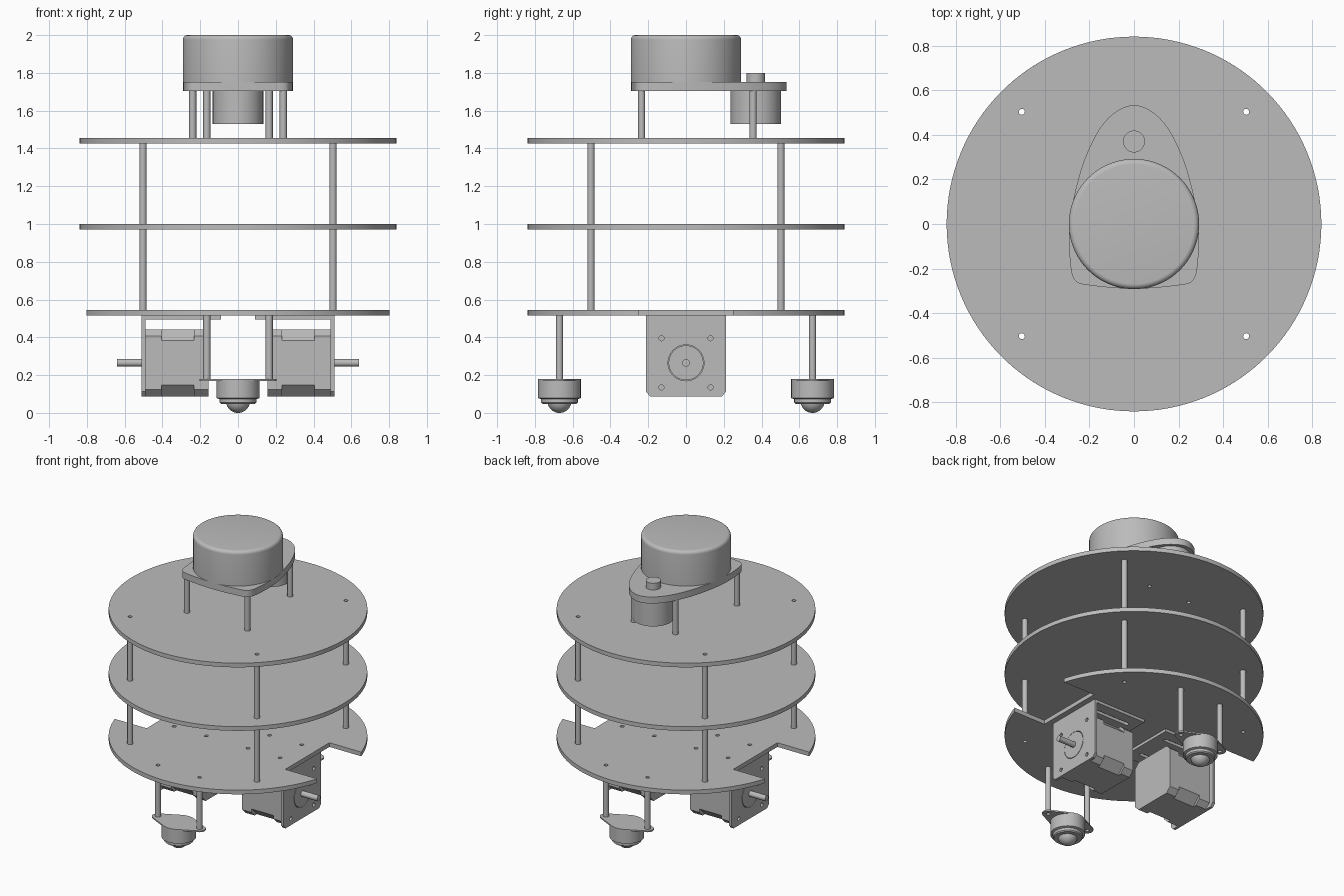
import bpy, bmesh
from math import sin, cos, pi, asin, radians
from mathutils import Matrix, Vector
from mathutils.geometry import convex_hull_2d, interpolate_bezier

cube = bpy.data.objects.get("Cube")
if cube:
    bpy.data.objects.remove(cube, do_unlink=True)

grey = bpy.data.materials.new("plain grey")
grey.use_nodes = True
GREY = (0.5, 0.5, 0.5, 1)
grey.diffuse_color = GREY
grey.node_tree.nodes["Principled BSDF"].inputs["Base Color"].default_value = GREY

HOLE = 0.0135
POST = 0.019


# ---------- helpers ----------
def finish(name, bm, matrix):
    """Clean up a bmesh, place it and turn it into a shaded object."""
    bmesh.ops.remove_doubles(bm, verts=bm.verts, dist=1e-5)
    bmesh.ops.recalc_face_normals(bm, faces=bm.faces)
    bm.transform(matrix)
    mesh = bpy.data.meshes.new(name)
    bm.to_mesh(mesh)
    bm.free()
    mesh.materials.clear()
    mesh.materials.append(grey)
    for p in mesh.polygons:
        p.use_smooth = True
        p.material_index = 0
    mesh.set_sharp_from_angle(angle=radians(30))
    obj = bpy.data.objects.new(name, mesh)
    bpy.context.collection.objects.link(obj)
    return obj


def prism(name, loops, lo, hi, matrix=Matrix()):
    """Extrude an outline (first loop) with holes (other loops) from lo to hi."""
    curve = bpy.data.curves.new(name, 'CURVE')
    curve.dimensions = '2D'
    curve.fill_mode = 'BOTH'
    curve.extrude = (hi - lo) / 2
    for loop in loops:
        spline = curve.splines.new('POLY')
        spline.points.add(len(loop) - 1)
        for point, (x, y) in zip(spline.points, loop):
            point.co = (x, y, 0, 1)
        spline.use_cyclic_u = True
    temp = bpy.data.objects.new("outline", curve)
    bpy.context.collection.objects.link(temp)
    bpy.context.view_layer.update()
    mesh = bpy.data.meshes.new_from_object(
        temp.evaluated_get(bpy.context.evaluated_depsgraph_get()))
    bm = bmesh.new()
    bm.from_mesh(mesh)
    bpy.data.objects.remove(temp)
    bpy.data.curves.remove(curve)
    bpy.data.meshes.remove(mesh)
    return finish(name, bm, matrix @ Matrix.Translation((0, 0, (lo + hi) / 2)))


def lathe(name, profile, x, y, steps=64):
    """Spin an (r, z) profile around a vertical axis."""
    bm = bmesh.new()
    verts = [bm.verts.new((r, 0, z)) for r, z in profile]
    edges = [bm.edges.new(pair) for pair in zip(verts, verts[1:])]
    bmesh.ops.spin(bm, geom=verts + edges, cent=(0, 0, 0), axis=(0, 0, 1),
                   angle=2 * pi, steps=steps)
    return finish(name, bm, Matrix.Translation((x, y, 0)))


def arc(x, y, r, a0, a1, n):
    return [(x + r * cos(a0 + (a1 - a0) * i / n), y + r * sin(a0 + (a1 - a0) * i / n))
            for i in range(n + 1)]


def circle(x, y, r, n=24):
    return arc(x, y, r, 0, 2 * pi, n)[:-1]


def hull(*circles):
    pts = [p for c in circles for p in c]
    return [pts[i] for i in convex_hull_2d(pts)]


def bevelled_square(half, cut, cz):
    e = half - cut
    return [(half, cz - e), (half, cz + e), (e, cz + half), (-e, cz + half),
            (-half, cz + e), (-half, cz - e), (-e, cz - half), (e, cz - half)]


def four(x, y):
    return [(sx * x, sy * y) for sx in (-1, 1) for sy in (-1, 1)]


def tube(name, x, y, lo, hi):
    prism(name, [circle(x, y, POST), circle(x, y, HOLE)], lo, hi)


def holes(points):
    return [circle(x, y, HOLE, 16) for x, y in points]


# ---------- decks ----------
R = 0.84
corner_posts = four(0.503, 0.503)
sensor_posts = [(-0.24, -0.235), (0.24, -0.235), (-0.165, 0.355), (0.165, 0.355)]
caster_posts = four(0.165, 0.67)
bracket_holes = four(0.165, 0.122) + four(0.42, 0.122)

prism("top_deck", [circle(0, 0, R, 128)] + holes(corner_posts + sensor_posts), 1.425, 1.455)
prism("middle_deck", [circle(0, 0, R, 128)] + holes(corner_posts), 0.97, 1.0)

# bottom deck has a rectangular wheel notch on each side
a = asin(0.25 / R)
notched = (arc(0, 0, R, a, pi - a, 54) + [(-0.55, 0.25), (-0.55, -0.25)]
           + arc(0, 0, R, pi + a, 2 * pi - a, 54) + [(0.55, -0.25), (0.55, 0.25)])
prism("bottom_deck", [notched] + holes(corner_posts + caster_posts + bracket_holes),
      0.515, 0.545)

# ---------- hollow standoffs ----------
for x, y in corner_posts:
    tube("lower_standoff", x, y, 0.545, 0.97)
    tube("upper_standoff", x, y, 1.0, 1.425)
for x, y in sensor_posts:
    tube("sensor_standoff", x, y, 1.455, 1.705)
for x, y in caster_posts:
    tube("caster_standoff", x, y, 0.18, 0.515)

# ---------- scanning sensor ----------
half = [(0, 0.533), (0.115, 0.475), (0.205, 0.33), (0.265, 0.14), (0.29, -0.03),
        (0.283, -0.2), (0.262, -0.255), (0.215, -0.273), (0, -0.29)]
knots = [Vector(p) for p in half + [(-x, y) for x, y in half[-2:0:-1]]]
base = []
for i, p in enumerate(knots):
    before, q, after = knots[i - 1], knots[(i + 1) % len(knots)], knots[(i + 2) % len(knots)]
    reach = (q - p).length / 3
    h1 = p + (q - before).normalized() * reach
    h2 = q - (after - p).normalized() * reach
    base += [(v.x, v.y) for v in interpolate_bezier(p, h1, h2, q, 9)[:-1]]
prism("sensor_base", [base], 1.705, 1.752)

fillet = [(r, z) for r, z in arc(0.268, 1.976, 0.024, 0, pi / 2, 6)]
lathe("sensor_drum", [(0, 1.752), (0.292, 1.752)] + fillet + [(0, 2.0)], 0, 0, 96)
prism("sensor_motor", [circle(0, 0.37, 0.134, 64)], 1.53, 1.705)
prism("sensor_pulley", [circle(0, 0.37, 0.049, 40)], 1.752, 1.8)

# ---------- ball casters ----------
for y in (-0.67, 0.67):
    flange = hull(circle(0, y, 0.113, 64), circle(-0.165, y, 0.04), circle(0.165, y, 0.04))
    prism("caster_flange", [flange] + holes([(-0.165, y), (0.165, y)]), 0.17, 0.18)
    lathe("caster_housing", [(0, 0.17), (0.113, 0.17), (0.113, 0.078), (0.097, 0.073),
                             (0.097, 0.055), (0.09, 0.048), (0.062, 0.048), (0, 0.06)], 0, y)
    ball = arc(0, 0.064, 0.064, -pi / 2, pi / 2, 20)
    lathe("caster_ball", ball, 0, y, 40)

# ---------- drive motors and brackets ----------
MZ = 0.265
sideways = Matrix(((0, 0, 1, 0), (1, 0, 0, 0), (0, 1, 0, 0), (0, 0, 0, 1)))
for side, turn in (("left", 0), ("right", pi)):
    spin = Matrix.Rotation(turn, 4, 'Z')
    m = spin @ sideways

    # motor: two end caps around a core with broader bevels
    prism(side + "_motor_rear_cap", [bevelled_square(0.177, 0.035, MZ)], 0.157, 0.232, m)
    prism(side + "_motor_core", [bevelled_square(0.177, 0.06, MZ)], 0.232, 0.405, m)
    prism(side + "_motor_front_cap", [bevelled_square(0.177, 0.035, MZ)], 0.405, 0.49, m)
    prism(side + "_motor_boss", [circle(0, MZ, 0.092, 48)], 0.49, 0.511, m)
    prism(side + "_motor_shaft", [circle(0, MZ, 0.02)], 0.511, 0.64, m)

    # L-shaped bracket with slotted top flange
    face = [(-0.212, 0.515), (-0.212, 0.112), (-0.19, 0.088),
            (0.19, 0.088), (0.212, 0.112), (0.212, 0.515)]
    bolts = [(u, MZ + v) for u, v in four(0.13, 0.13)]
    prism(side + "_bracket_face", [face, circle(0, MZ, 0.095, 48)] + holes(bolts),
          0.49, 0.51, m)
    top = [(0.09, -0.212), (0.49, -0.212), (0.49, 0.212), (0.09, 0.212)]
    slots = [hull(circle(0.165, y, HOLE), circle(0.42, y, HOLE)) for y in (-0.122, 0.122)]
    prism(side + "_bracket_flange", [top] + slots, 0.495, 0.515, spin)
